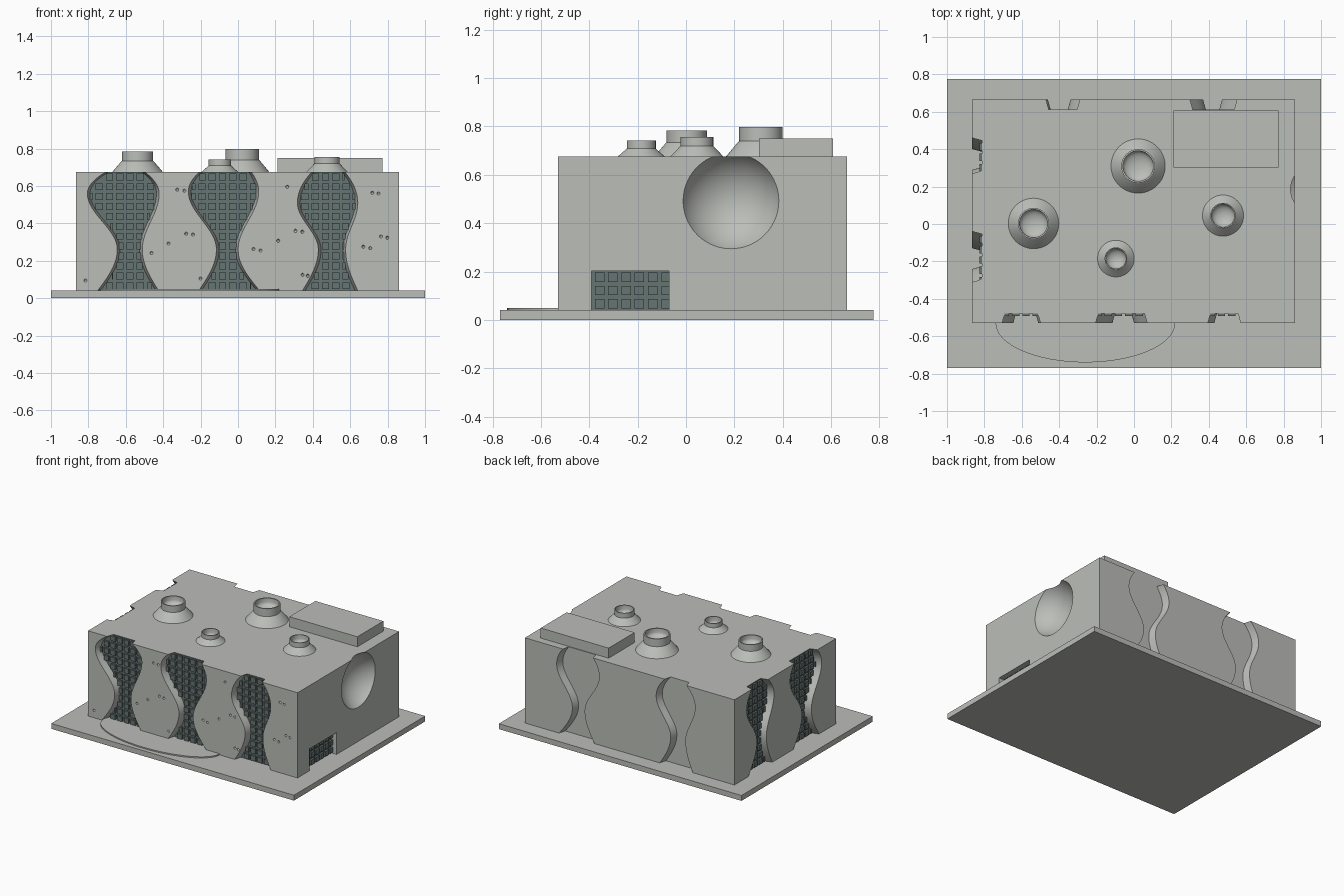
import bpy, bmesh, math
from mathutils import Matrix, Vector

if "Cube" in bpy.data.objects:
    bpy.data.objects.remove(bpy.data.objects["Cube"])

X0, X1, Y0, Y1, ZB, ZT = -0.865, 0.862, -0.53, 0.665, 0.04, 0.675
DEPTH = 0.052


def material(name, rgb):
    m = bpy.data.materials.new(name)
    m.diffuse_color = (*rgb, 1)
    m.use_nodes = True
    m.node_tree.nodes["Principled BSDF"].inputs["Base Color"].default_value = m.diffuse_color
    return m


GREY = material("stone_grey", (0.50, 0.515, 0.485))
DARK = material("dark_teal_grey", (0.132, 0.176, 0.17))


def make(name, bm, mats=(GREY,)):
    bmesh.ops.recalc_face_normals(bm, faces=bm.faces)
    me = bpy.data.meshes.new(name)
    bm.to_mesh(me)
    bm.free()
    for m in mats:
        me.materials.append(m)
    ob = bpy.data.objects.new(name, me)
    bpy.context.collection.objects.link(ob)
    return ob


def add_box(bm, lo, hi):
    lo, hi = Vector(lo), Vector(hi)
    s = [abs(v) for v in hi - lo]
    bmesh.ops.create_cube(bm, size=1, matrix=Matrix.Translation((lo + hi) / 2) @ Matrix.Diagonal((*s, 1)))


def box(name, lo, hi):
    bm = bmesh.new()
    add_box(bm, lo, hi)
    return make(name, bm)


def smooth(ob, angle=35):
    bpy.ops.object.select_all(action='DESELECT')
    bpy.context.view_layer.objects.active = ob
    ob.select_set(True)
    bpy.ops.object.shade_smooth_by_angle(angle=math.radians(angle))


def volume(me):
    bm = bmesh.new()
    bm.from_mesh(me)
    v = bm.calc_volume()
    bm.free()
    return v


def cut(body, bm):
    """Subtract one closed shape; keep the first solver result that is sound."""
    cutter = make("cutter", bm)
    cutter.hide_render = True
    before = volume(body.data)
    for solver in ('EXACT', 'MANIFOLD', 'FLOAT'):
        mod = body.modifiers.new("cut", 'BOOLEAN')
        mod.operation, mod.solver, mod.object = 'DIFFERENCE', solver, cutter
        bpy.context.view_layer.update()
        dg = bpy.context.evaluated_depsgraph_get()
        me = bpy.data.meshes.new_from_object(body.evaluated_get(dg))
        body.modifiers.remove(mod)
        if before * .95 < volume(me) < before - 1e-7:
            body.data = me
            break
    bpy.data.objects.remove(cutter)


# Wall coordinates: u along the wall, d inward from the face, z up
WALL = {
    'front': lambda u, d, z: (u, Y0 + d, z),
    'back': lambda u, d, z: (u, Y1 - d, z),
    'left': lambda u, d, z: (X0 + d, u, z),
    'right': lambda u, d, z: (X1 - d, u, z),
}


def edge(z, keys, zw, zn=0.26):
    """Wavy niche edge from its top, wide, narrow and bottom offsets."""
    top, wide, narrow, bottom = keys
    if z > zw:
        return wide + (top - wide) * ((z - zw) / (ZT - zw)) ** 2
    if z > zn:
        t = (z - zn) / (zw - zn)
        return narrow + (wide - narrow) * (0.5 - 0.5 * math.cos(t * math.pi))
    t = (z - ZB) / (zn - ZB)
    return bottom + (narrow - bottom) * math.sin(t * math.pi / 2)


# wall, low edge, high edge, height of widest point
NICHES = [
    ('front', (-.705, -.805, -.645, -.75), (-.50, -.422, -.512, -.425), .56),
    ('front', (-.205, -.265, -.115, -.21), (.07, .11, 0, .115), .57),
    ('front', (.395, .318, .43, .345), (.57, .64, .575, .64), .51),
    ('left', (-.31, -.36, -.24, -.33), (-.04, .01, -.13, -.03), .56),
    ('left', (.27, .20, .29, .22), (.46, .52, .40, .50), .54),
    ('back', (-.47, -.54, -.46, -.52), (-.29, -.22, -.34, -.25), .53),
    ('back', (.30, .25, .37, .29), (.55, .60, .47, .58), .55),
]


def niche_cutter(bm, wall, lo, hi, zw):
    rings, n = [], 40
    for i in range(n + 1):
        z = ZB + (ZT + 0.012 - ZB) * i / n
        a, b = edge(z, lo, zw), edge(z, hi, zw)
        pts = [(a - .006, -.02), (b + .006, -.02), (b - .014, DEPTH), (a + .014, DEPTH)]
        rings.append([bm.verts.new(WALL[wall](u, d, z)) for u, d in pts])
    for r, s in zip(rings, rings[1:]):
        for k in range(4):
            bm.faces.new((r[k], r[(k + 1) % 4], s[(k + 1) % 4], s[k]))
    bm.faces.new(rings[0])
    bm.faces.new(rings[-1])


# Plinth, raised roof slab and thin doorstep
box("base_plate", (-1, -.77, 0), (1, .775, ZB))
box("roof_slab", (.212, .302, ZT - .01), (.772, .608, .75))
bm = bmesh.new()
bmesh.ops.create_cone(bm, cap_ends=True, segments=64, radius1=1, radius2=1, depth=1,
                      matrix=Matrix.Translation((-.26, Y0, .044)) @ Matrix.Diagonal((.48, .21, .01, 1)))
bmesh.ops.bisect_plane(bm, geom=bm.verts[:] + bm.edges[:] + bm.faces[:], dist=1e-5,
                       plane_co=(0, Y0 + .06, 0), plane_no=(0, 1, 0), clear_outer=True)
smooth(make("doorstep", bm))

# Main block, with niches, window, round dish and small pits cut out
body = box("main_block", (X0, Y0, .02), (X1, Y1, ZT))
body.data.materials.append(DARK)
for n in NICHES:
    bm = bmesh.new()
    niche_cutter(bm, *n)
    cut(body, bm)
bm = bmesh.new()
add_box(bm, (X1 - .045, -.39, ZB), (X1 + .03, -.07, .203))
cut(body, bm)
dish_r, dish_d = .198, .12
R = (dish_r ** 2 + dish_d ** 2) / (2 * dish_d)
bm = bmesh.new()
bmesh.ops.create_uvsphere(bm, u_segments=64, v_segments=40, radius=R,
                          matrix=Matrix.Translation((X1 + R - dish_d, .186, .492)))
cut(body, bm)
PITS = [(-.325, .58), (-.287, .575), (-.277, .345), (-.24, .34), (-.372, .292), (-.462, .242),
        (.083, .263), (.12, .255), (.215, .307), (.307, .36), (.344, .355), (.263, .595),
        (.718, .563), (.751, .56), (.67, .275), (.707, .268), (.765, .33), (.798, .323),
        (-.815, .095), (-.2, .105), (.345, .125), (.373, .12)]
bm = bmesh.new()
for x, z in PITS:
    bmesh.ops.create_uvsphere(bm, u_segments=10, v_segments=6, radius=.009,
                              matrix=Matrix.Translation((x, Y0 + .0006, z)))
cut(body, bm)

# Dark recess backs on the front, left and right walls
for p in body.data.polygons:
    c, nrm = p.center, p.normal
    front = nrm.y < -.99 and abs(c.y - Y0 - DEPTH) < .003
    left = nrm.x < -.99 and abs(c.x - X0 - DEPTH) < .003
    right = nrm.x > .99 and abs(c.x - X1 + .045) < .003 and c.z < .21
    p.material_index = 1 if front or left or right else 0
smooth(body, 30)


# Raised grid tiles inside the dark recesses
def tiles(bm, wall, lo, hi, zlo, zhi, back, pitch=.055, gap=.016):
    rows = round((zhi - zlo) / pitch)
    h = (zhi - zlo) / rows
    for r in range(rows):
        z0, z1 = zlo + r * h + gap / 2, zlo + (r + 1) * h - gap / 2
        a, b = max(lo(z0), lo(z1)), min(hi(z0), hi(z1))
        k = math.floor(a / pitch)
        while k * pitch < b:
            u0, u1 = max(a, k * pitch + gap / 2), min(b, (k + 1) * pitch - gap / 2)
            if u1 - u0 > .006:
                p, q = WALL[wall](u0, back + .004, z0), WALL[wall](u1, back - .014, z1)
                add_box(bm, p, q)
            k += 1


bm = bmesh.new()
for wall, lo, hi, zw in NICHES:
    if wall != 'back':
        tiles(bm, wall, lambda z: edge(z, lo, zw) + .008, lambda z: edge(z, hi, zw) - .008,
              ZB, ZT, DEPTH)
tiles(bm, 'right', lambda z: -.39, lambda z: -.07, ZB, .203, .045)
make("grille_tiles", bm, (DARK,))

# Roof vents: flared foot, short collar and bowl-shaped mouth
VENTS = [(-.537, .003, .135, .083, .73, .783), (.022, .31, .145, .09, .735, .797),
         (.476, .045, .11, .068, .715, .756), (-.097, -.185, .098, .06, .705, .741)]
SEG = 48
for i, (x, y, foot, r, zc, zt) in enumerate(VENTS):
    ri = r * .9
    prof = [(foot, ZT - .01), (foot, ZT), (r * 1.06, zc), (r, zc + .004), (r, zt), (ri, zt), (ri, zt - .03)]
    prof += [(ri * math.cos(a), zt - .03 - .035 * math.sin(a)) for a in (.3, .6, .9, 1.2, 1.4)]
    bm = bmesh.new()
    rings = [[bm.verts.new((x + q * math.cos(k * math.tau / SEG), y + q * math.sin(k * math.tau / SEG), z))
              for k in range(SEG)] for q, z in prof]
    for a, b in zip(rings, rings[1:]):
        for k in range(SEG):
            bm.faces.new((a[k], a[(k + 1) % SEG], b[(k + 1) % SEG], b[k]))
    bm.faces.new(rings[-1])
    bm.faces.new(rings[0])
    smooth(make(f"roof_vent_{i + 1}", bm))
